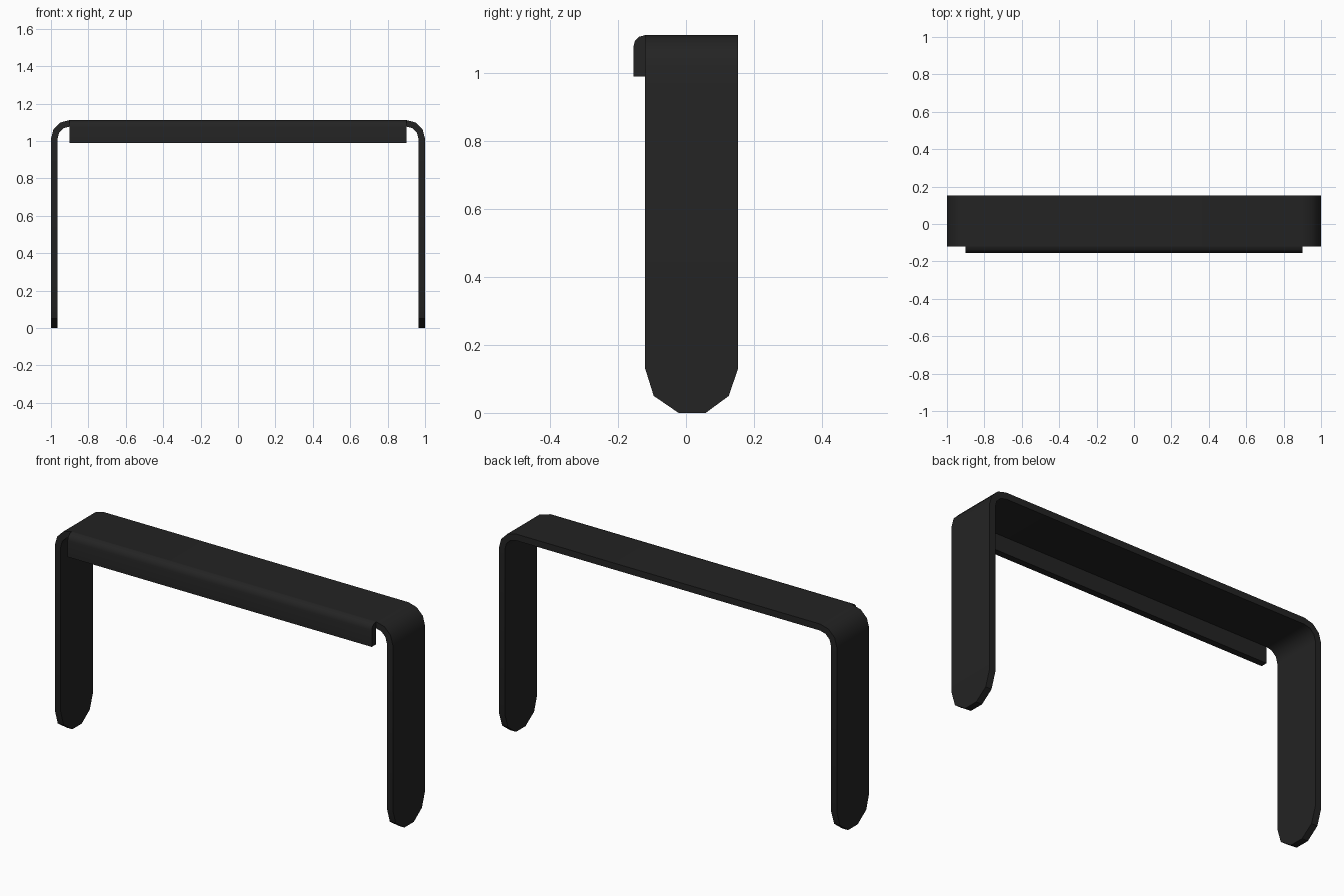
import bpy, bmesh, math

cube = bpy.data.objects.get("Cube")
if cube:
    bpy.data.objects.remove(cube)

THICK = 0.035
TOP = 1.112
FRONT, BACK = -0.12, 0.153
BEND = 0.1
LIP_HALF = 0.9

black = bpy.data.materials.new("matte_black")
black.use_nodes = True
colour = (0.017, 0.017, 0.017, 1)
black.diffuse_color = colour
shader = black.node_tree.nodes["Principled BSDF"]
shader.inputs["Base Color"].default_value = colour
shader.inputs["Roughness"].default_value = 0.7


def loft(name, rings):
    """Skin a row of equal-sized closed rings and cap both ends."""
    bm = bmesh.new()
    rows = [[bm.verts.new(p) for p in ring] for ring in rings]
    count = len(rows[0])
    for a, b in zip(rows, rows[1:]):
        for i in range(count):
            j = (i + 1) % count
            bm.faces.new((a[i], a[j], b[j], b[i]))
    bm.faces.new(rows[0])
    bm.faces.new(rows[-1])
    bmesh.ops.recalc_face_normals(bm, faces=bm.faces)
    mesh = bpy.data.meshes.new(name)
    bm.to_mesh(mesh)
    bm.free()
    mesh.materials.append(black)
    obj = bpy.data.objects.new(name, mesh)
    bpy.context.collection.objects.link(obj)
    bpy.ops.object.select_all(action="DESELECT")
    obj.select_set(True)
    bpy.context.view_layer.objects.active = obj
    bpy.ops.object.shade_smooth_by_angle(angle=math.radians(35))
    return obj


def section(outer, inner, y0, y1):
    (xo, zo), (xi, zi) = outer, inner
    return [(xo, y0, zo), (xo, y1, zo), (xi, y1, zi), (xi, y0, zi)]


# Strap: tapered leg tip, straight leg, then rounded bend, mirrored across x
half = []
for z, y0, y1 in ((0, -0.022, 0.058), (0.05, -0.095, 0.126), (0.13, FRONT, BACK)):
    half.append(section((1, z), (1 - THICK, z), y0, y1))
for step in range(4):
    a = math.radians(30 * step)
    outer, inner = [(1 - BEND + r * math.cos(a), TOP - BEND + r * math.sin(a))
                    for r in (BEND, BEND - THICK)]
    half.append(section(outer, inner, FRONT, BACK))
mirrored = [[(-x, y, z) for x, y, z in ring] for ring in reversed(half)]
loft("strap_with_legs", half + mirrored)

# Front lip: rounded upper edge, hanging below the strap
profile = [(FRONT, 0.99), (FRONT, TOP)]
for step in range(1, 4):
    a = math.radians(30 * step)
    profile.append((FRONT - THICK * math.sin(a), TOP - THICK + THICK * math.cos(a)))
profile.append((FRONT - THICK, 0.99))
loft("front_lip", [[(x, y, z) for y, z in profile] for x in (-LIP_HALF, LIP_HALF)])
